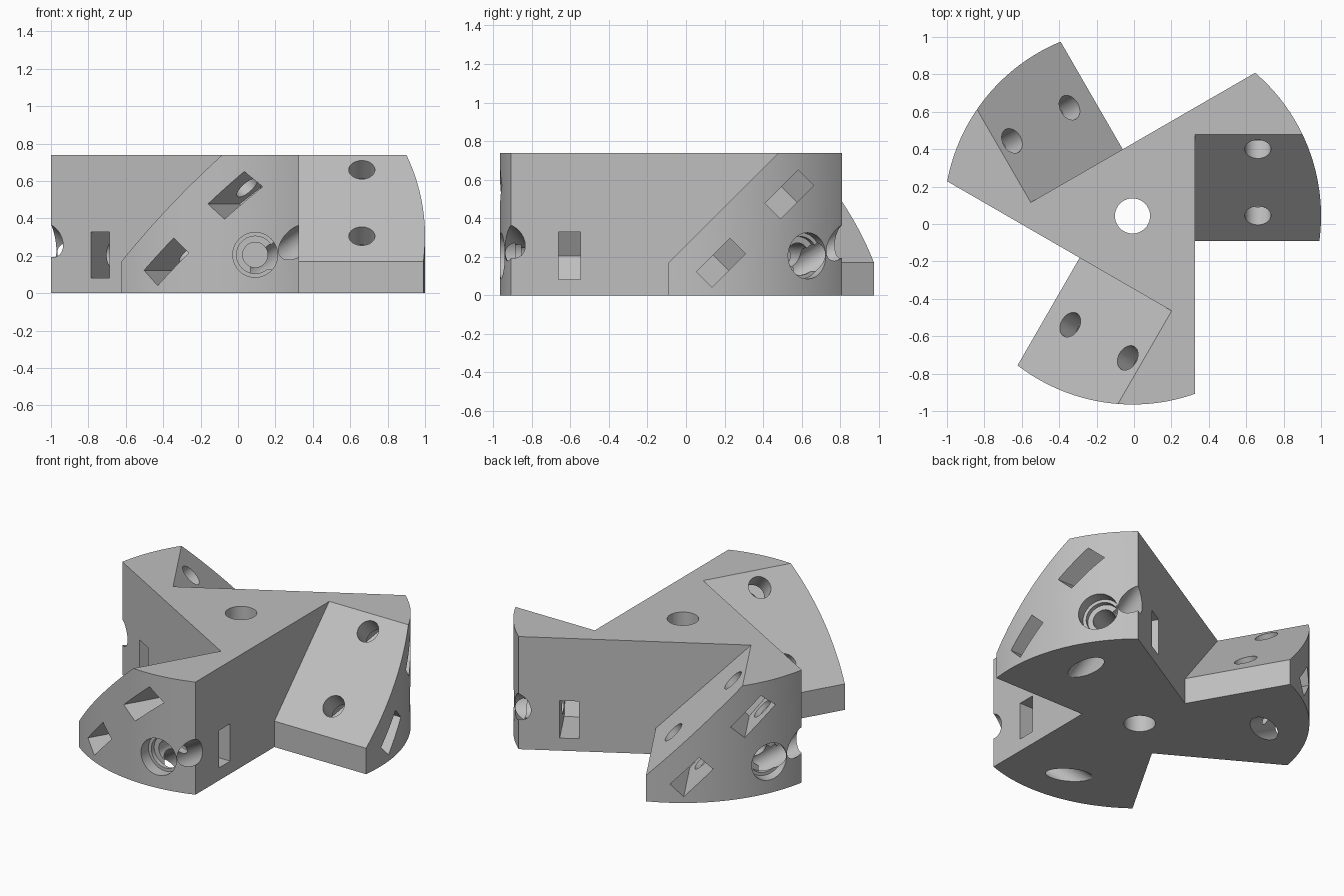
import bpy
import bmesh
from math import sin, cos, pi, radians, sqrt, asin, atan2
from mathutils import Matrix, Vector

default = bpy.data.objects.get("Cube")
if default:
    bpy.data.objects.remove(default, do_unlink=True)

CENTRE = Vector((-0.008, 0.043, 0))
RADIUS, HEIGHT = 1.008, 0.738
WALL = 0.335          # distance of each flat arm wall from the axis
HEEL, LIP = -0.133, 0.17   # low edge of the ramp: offset and height
NUT, NUT_THICK = 0.1225, 0.115

grey = bpy.data.materials.new("plain grey")
grey.use_nodes = True
colour = (0.52, 0.52, 0.52, 1)
grey.diffuse_color = colour
grey.node_tree.nodes["Principled BSDF"].inputs["Base Color"].default_value = colour


def prism(name, points, depth, matrix):
    """Extrude a local XY outline along local Z, then place it."""
    bm = bmesh.new()
    face = bm.faces.new([bm.verts.new((x, y, 0)) for x, y in points])
    new = bmesh.ops.extrude_face_region(bm, geom=[face])["geom"]
    top = [v for v in new if isinstance(v, bmesh.types.BMVert)]
    bmesh.ops.translate(bm, verts=top, vec=(0, 0, depth))
    bmesh.ops.recalc_face_normals(bm, faces=bm.faces)
    bm.transform(matrix)
    mesh = bpy.data.meshes.new(name)
    bm.to_mesh(mesh)
    bm.free()
    mesh.materials.append(grey)
    obj = bpy.data.objects.new(name, mesh)
    bpy.context.collection.objects.link(obj)
    return obj


def frame(origin, x_axis, z_axis):
    x, z = Vector(x_axis).normalized(), Vector(z_axis).normalized()
    y = z.cross(x)
    m = Matrix((x, y, z)).transposed().to_4x4()
    m.translation = origin
    return m


def bore(start, end, radius):
    start, axis = Vector(start), Vector(end) - Vector(start)
    m = Matrix.Translation(start) @ axis.to_track_quat("Z", "Y").to_matrix().to_4x4()
    ring = [(radius * cos(2 * pi * i / 40), radius * sin(2 * pi * i / 40)) for i in range(40)]
    return ring, axis.length, m


def nut_slot(centre, out, axis, reach):
    """Slot with a pointed hexagon end, open along the out direction."""
    axis = Vector(axis).normalized()
    tip = 2 * NUT / sqrt(3)
    outline = [(reach, -NUT), (reach, NUT), (-tip / 2, NUT), (-tip, 0), (-tip / 2, -NUT)]
    return outline, NUT_THICK, frame(Vector(centre) - axis * NUT_THICK / 2, out, axis)


# Hub with three arms: one outline repeated around the axis
first = asin(HEEL / RADIUS)
last = radians(30) + asin(WALL / RADIUS)
outline = []
for k in range(3):
    turn = k * 2 * pi / 3
    a = atan2(HEEL, WALL) + turn
    r = Vector((WALL, HEEL)).length
    outline.append((r * cos(a), r * sin(a)))
    for i in range(33):
        a = first + (last - first) * i / 32 + turn
        outline.append((RADIUS * cos(a), RADIUS * sin(a)))
body = prism("three_arm_hub", outline, HEIGHT, Matrix.Translation(CENTRE))

# Ramp on one arm, profile given as (y, z) and swept along x
low, high = HEEL - 0.01, HEIGHT + 0.1
ramp = [(low, LIP - 0.01), (high - LIP + HEEL, high), (low, high)]
cuts = [(ramp, 0.9, frame((WALL, 0, 0), (0, 1, 0), (1, 0, 0)))]

# Ramp bolt holes with nut slots opening on the curved end
into = Vector((0, 1, -1)).normalized()
for y in (0.002, 0.357):
    mouth = Vector((0.67, y, LIP + y - HEEL))
    cuts.append(bore(mouth - into * 0.1, mouth + into * 0.28, 0.07))
    cuts.append(nut_slot(mouth + into * 0.193, (1, 0, 0), into, 0.6))

# Stepped bolt hole in the curved end, with its nut slot in the flat wall
x, z = 0.1, 0.205
for end, radius in ((-0.93, 0.12), (-0.9, 0.1), (-0.53, 0.067)):
    cuts.append(bore((x, -1.2, z), (x, end, z), radius))
cuts.append(nut_slot((x, -0.648, z), (1, 0, 0), (0, 1, 0), 0.4))

# Slanted hole from the underside to the arm corner
under, corner = Vector((-0.071, -0.737, 0)), Vector((0.325, -0.955, 0.275))
slant = corner - under
cuts.append(bore(under - slant * 0.5, corner + slant * 0.5, 0.073))


def carve(cut, matrix):
    points, depth, place = cut
    cutter = prism("cutter", points, depth, matrix @ place)
    cutter.hide_render = True
    mod = body.modifiers.new("cut", "BOOLEAN")
    mod.operation, mod.solver, mod.object = "DIFFERENCE", "EXACT", cutter
    bpy.context.view_layer.objects.active = body
    bpy.ops.object.modifier_apply(modifier=mod.name)
    bpy.data.objects.remove(cutter, do_unlink=True)


for k in range(3):
    spin = Matrix.Translation(CENTRE) @ Matrix.Rotation(k * 2 * pi / 3, 4, "Z")
    for cut in cuts:
        carve(cut, spin)

# Central through hole
carve(bore((0, 0, -0.1), (0, 0, HEIGHT + 0.1), 0.094), Matrix.Translation(CENTRE))

bpy.ops.object.select_all(action="DESELECT")
body.select_set(True)
bpy.context.view_layer.objects.active = body
bpy.ops.object.shade_smooth_by_angle(angle=radians(25))
